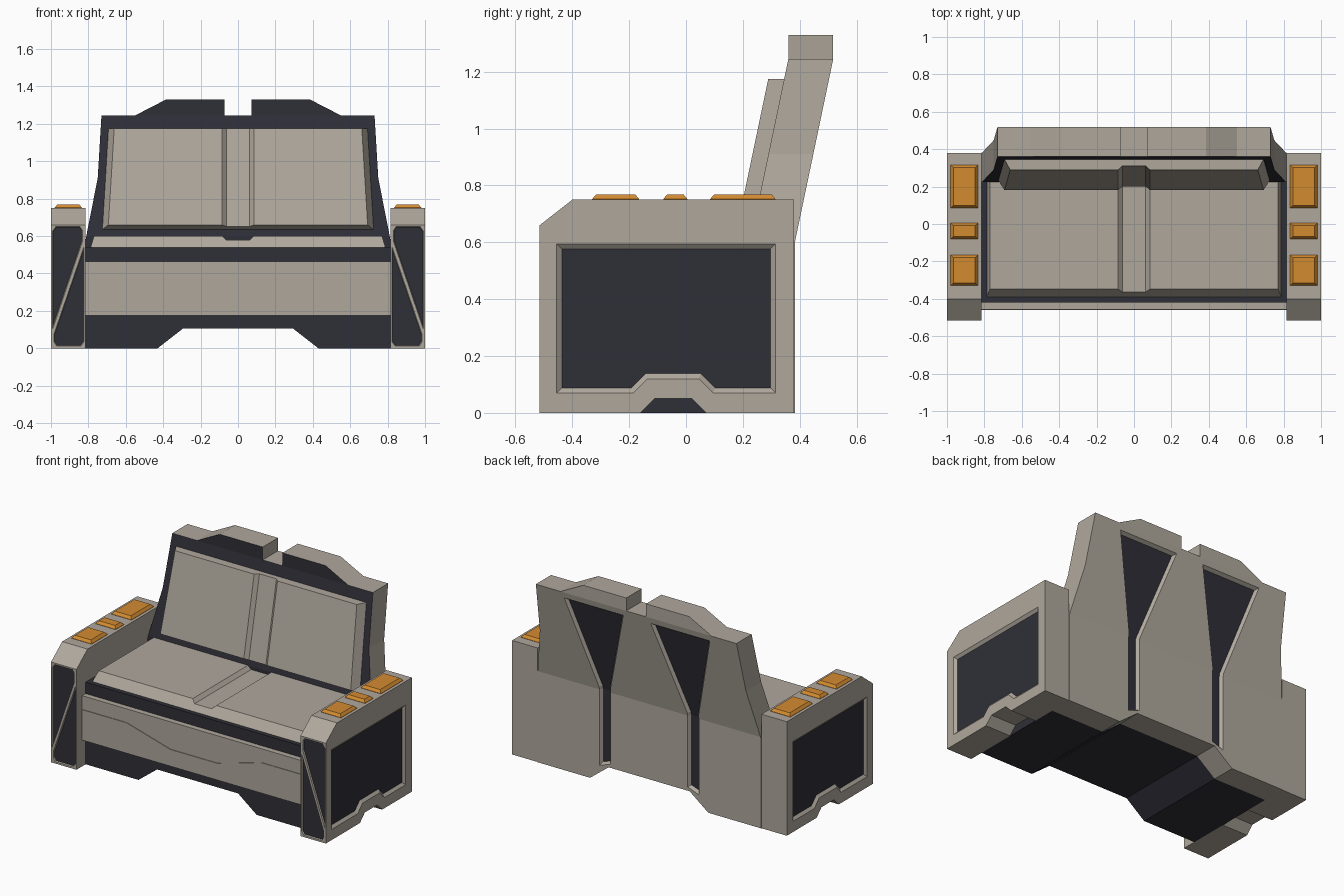
import bpy, bmesh
from mathutils import Vector

if "Cube" in bpy.data.objects:
    bpy.data.objects.remove(bpy.data.objects["Cube"])


def material(name, rgb):
    m = bpy.data.materials.new(name)
    m.diffuse_color = (*rgb, 1)
    m.use_nodes = True
    m.node_tree.nodes["Principled BSDF"].inputs["Base Color"].default_value = m.diffuse_color
    return m


LIGHT = material("warm grey", (0.43, 0.39, 0.335))
DARK = material("dark slate", (0.028, 0.028, 0.039))
ORANGE = material("orange", (0.65, 0.26, 0.03))


def add_loft(bm, loops):
    """Skin a list of equal-length closed loops and cap both ends."""
    rows = [[bm.verts.new(p) for p in loop] for loop in loops]
    n = len(rows[0])
    for a, b in zip(rows, rows[1:]):
        for i in range(n):
            bm.faces.new((a[i], a[(i + 1) % n], b[(i + 1) % n], b[i]))
    bm.faces.new(rows[0])
    bm.faces.new(rows[-1][::-1])


def make(name, parts, mats):
    bm = bmesh.new()
    for loops in parts:
        add_loft(bm, loops)
    bmesh.ops.recalc_face_normals(bm, faces=bm.faces)
    me = bpy.data.meshes.new(name)
    bm.to_mesh(me)
    bm.free()
    for m in mats:
        me.materials.append(m)
    ob = bpy.data.objects.new(name, me)
    bpy.context.scene.collection.objects.link(ob)
    return ob


def along_x(poly, x0, x1):
    return [[(x, y, z) for y, z in poly] for x in (x0, x1)]


def along_y(poly, y0, y1):
    return [[(x, y, z) for x, z in poly] for y in (y0, y1)]


def sym(half):
    """Complete a right-half outline with its mirror image."""
    return half + [(-x, z) for x, z in reversed(half)]


def flip(poly):
    return [(-x, z) for x, z in poly]


def offset(poly, d):
    """Inset a polygon by d with mitred corners."""
    p = [Vector(v) for v in poly]
    n = len(p)
    area = sum(p[i - 1].x * p[i].y - p[i].x * p[i - 1].y for i in range(n))
    s = 1 if area > 0 else -1
    out = []
    for i in range(n):
        a, b = (p[i] - p[i - 1]).normalized(), (p[(i + 1) % n] - p[i]).normalized()
        na, nb = Vector((-a.y, a.x)) * s, Vector((-b.y, b.x)) * s
        out.append(tuple(p[i] + (na + nb) * d / (1 + na.dot(nb))))
    return out


def recess(poly, rim, depth, place):
    """Cutter for a sunken panel with sloping rim; place maps (u, v, outward)."""
    return [[place(u, v, w) for u, v in pl]
            for pl, w in ((poly, 0.02), (poly, 0), (offset(poly, rim), -depth))]


def cut(ob, parts):
    cutter = make("cutter", parts, [LIGHT])
    cutter.hide_render = True
    mod = ob.modifiers.new("cut", 'BOOLEAN')
    mod.operation, mod.object, mod.solver = 'DIFFERENCE', cutter, 'EXACT'
    bpy.context.view_layer.update()
    dg = bpy.context.evaluated_depsgraph_get()
    me = bpy.data.meshes.new_from_object(ob.evaluated_get(dg))
    ob.modifiers.clear()
    ob.data = me
    bpy.data.objects.remove(cutter)


def paint(ob, rule):
    for f in ob.data.polygons:
        f.material_index = 1 if rule(f.normal, f.center) else 0


def mirror(ob):
    ob.modifiers.new("mirror", 'MIRROR')


# Armrests with sunken side and front panels
arm = make("armrest", [along_x([(-0.515, 0), (-0.16, 0), (-0.11, 0.05), (0.02, 0.05), (0.07, 0),
                                (0.38, 0), (0.38, 0.75), (-0.40, 0.75), (-0.515, 0.66)],
                               0.815, 1.0)], [LIGHT, DARK])
side = [(-0.455, 0.07), (-0.185, 0.07), (-0.135, 0.12), (0.045, 0.12), (0.095, 0.07),
        (0.315, 0.07), (0.315, 0.595), (-0.455, 0.595)]
upper = [(0.845, 0.65), (0.975, 0.65), (0.992, 0.625), (0.992, 0.10), (0.832, 0.57), (0.832, 0.63)]
lower = [(0.823, 0.545), (0.823, 0.035), (0.84, 0.012), (0.97, 0.012), (0.984, 0.035), (0.984, 0.075)]
on_front = lambda u, v, w: (u, -0.515 - w, v)
cut(arm, [recess(side, 0.018, 0.015, lambda u, v, w: (1 + w, u, v)),
          recess(upper, 0.004, 0.008, on_front), recess(lower, 0.004, 0.008, on_front)])
paint(arm, lambda n, c: (n.x > 0.9 and 0.9 < c.x < 0.995) or (n.y < -0.9 and -0.512 < c.y < -0.48))
mirror(arm)

# Orange buttons on the armrests
buttons = []
for y0, y1 in ((-0.33, -0.165), (-0.08, 0.005), (0.085, 0.315)):
    buttons.append([[(0.835 + i, y0 + i, z), (0.98 - i, y0 + i, z), (0.98 - i, y1 - i, z), (0.835 + i, y1 - i, z)]
                    for i, z in ((0, 0.745), (0, 0.752), (0.014, 0.769))])
mirror(make("armrest_buttons", buttons, [ORANGE]))

# Dark seat base with arched underside
arch = [(0.295, 0.105), (0.43, 0), (0.815, 0)]
make("seat_base", [along_y(sym(arch + [(0.815, 0.54)]), -0.42, 0.225)], [DARK])

# Front panel, lower part slightly proud
step = [(0.815, 0.375), (0.49, 0.375), (0.17, 0.285)]
make("front_panel_upper", [along_y(sym([(0.815, 0.465)] + step), -0.456, -0.41)], [LIGHT])
make("front_panel_lower", [along_y(sym([(0.815, 0.175)] + step), -0.46, -0.41)], [LIGHT])

# Seat cushion: grooved section, sloping front
section = sym([(0.785, 0.54), (0.785, 0.55), (0.77, 0.60), (0.085, 0.60), (0.062, 0.578)])
make("seat_cushion", [[[(x, -0.39 + 0.7 * (z - 0.54), z) for x, z in section],
                       [(x, 0.225, z) for x, z in section]]], [LIGHT])


# Backrest shell: cut flat, then sheared backwards above the seat
def lean(z):
    return 0.225 + (min(max(z, 0.6), 1.245) - 0.6) * 0.2093


shell = make("backrest", [along_y(sym(arch + [(0.815, 0.58), (0.75, 0.91), (0.73, 1.245), (0.55, 1.245),
                                              (0.385, 1.33), (0.072, 1.33), (0.072, 1.245)]), 0, 0.158)],
             [LIGHT, DARK])
strip = [(0.10, 1.205), (0.53, 1.205), (0.362, 0.62), (0.362, 0.10), (0.28, 0.13), (0.28, 0.62)]
on_back = lambda u, v, w: (u, 0.158 + w, v)
cut(shell, [recess(s, 0.014, 0.02, on_back) for s in (strip, flip(strip))])
paint(shell, lambda n, c: n.y < -0.9 or (n.y > 0.9 and c.y < 0.15))
bm = bmesh.new()
bm.from_mesh(shell.data)
bmesh.ops.triangulate(bm, faces=bm.faces)
for z in (0.6, 1.245):
    bmesh.ops.bisect_plane(bm, geom=bm.verts[:] + bm.edges[:] + bm.faces[:], dist=1e-4,
                           plane_co=(0, 0, z), plane_no=(0, 0, 1))
for v in bm.verts:
    v.co.y += lean(v.co.z)
bm.to_mesh(shell.data)
bm.free()

# Back cushion: grooved section leaning with the shell
pad = sym([(0.725, -0.01), (0.725, 0), (0.693, 0.056), (0.085, 0.056), (0.062, 0.034)])
loops = []
for z0, rise, width in ((0.635, 0.45, 1.0), (1.175, 0, 0.955)):
    loop = []
    for x, d in pad:
        z = z0 + rise * max(d, 0)
        loop.append((x * width if abs(x) > 0.1 else x, lean(z) - d, z))
    loops.append(loop)
make("back_cushion", [loops], [LIGHT])
